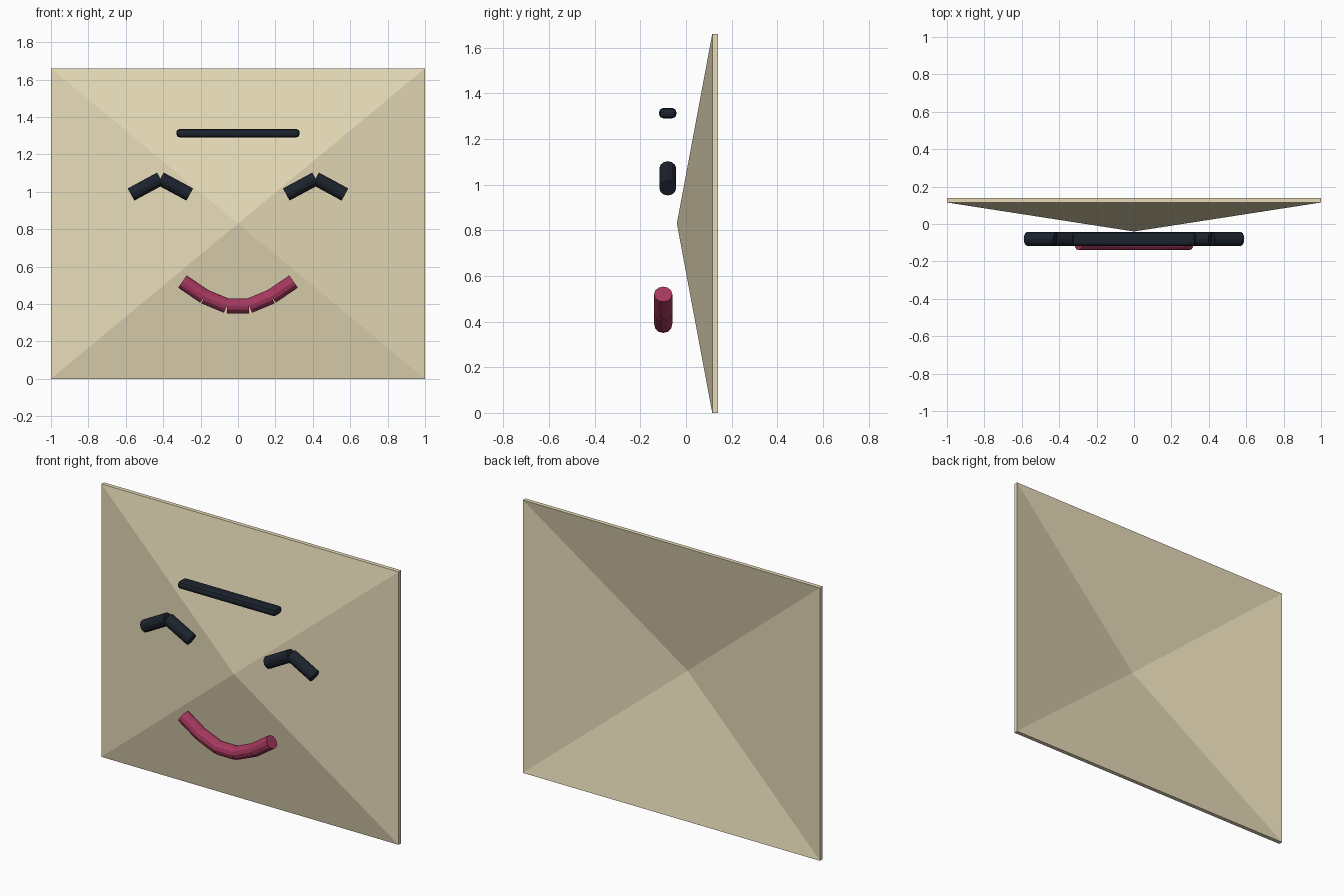
import bpy, bmesh
from mathutils import Vector

if "Cube" in bpy.data.objects:
    bpy.data.objects.remove(bpy.data.objects["Cube"])


def material(name, color):
    m = bpy.data.materials.new(name)
    m.diffuse_color = (*color, 1)
    m.use_nodes = True
    m.node_tree.nodes["Principled BSDF"].inputs["Base Color"].default_value = m.diffuse_color
    return m


CREAM = material("cream", (0.80, 0.71, 0.48))
NAVY = material("navy", (0.012, 0.017, 0.027))
ROSE = material("rose", (0.38, 0.04, 0.115))


def finish(bm, name, mat):
    bmesh.ops.recalc_face_normals(bm, faces=bm.faces)
    me = bpy.data.meshes.new(name)
    bm.to_mesh(me)
    bm.free()
    ob = bpy.data.objects.new(name, me)
    bpy.context.collection.objects.link(ob)
    me.materials.append(mat)
    return ob


def stroke(name, points, y, radius, mat, sides=12):
    """Separate straight rods along points given as (x, z)."""
    bm = bmesh.new()
    for (x0, z0), (x1, z1) in zip(points, points[1:]):
        a, b = Vector((x0, y, z0)), Vector((x1, y, z1))
        d = b - a
        rot = d.to_track_quat('Z', 'Y').to_matrix().to_4x4()
        rot.translation = (a + b) / 2
        bmesh.ops.create_cone(bm, cap_ends=True, segments=sides, radius1=radius,
                              radius2=radius, depth=d.length, matrix=rot)
    return finish(bm, name, mat)


# Panel: thin sheet pushed forward to a central point, hollow behind
H, EDGE, TIP, THICK = 1.66, 0.115, -0.04, 0.025
bm = bmesh.new()
rings = []
for off in (0, THICK):
    ring = [bm.verts.new((x, EDGE + off, z)) for x, z in ((-1, 0), (1, 0), (1, H), (-1, H))]
    tip = bm.verts.new((0, TIP + off, H / 2))
    for i in range(4):
        bm.faces.new((ring[i], ring[(i + 1) % 4], tip))
    rings.append(ring)
f, b = rings
for i in range(4):
    j = (i + 1) % 4
    bm.faces.new((f[i], f[j], b[j], b[i]))
finish(bm, "face_panel", CREAM)

# Closed eyes, mirrored
for side, label in ((-1, "left"), (1, "right")):
    pts = [(side * 0.572, 0.985), (side * 0.415, 1.07), (side * 0.258, 0.985)]
    stroke(label + "_eye", pts, -0.08, 0.037, NAVY)

# Smile
half = [(0.06, 0.39), (0.18, 0.44), (0.297, 0.52)]
stroke("mouth", [(-x, z) for x, z in reversed(half)] + half, -0.10, 0.04, ROSE)

# Brow bar with rounded edges
bm = bmesh.new()
bmesh.ops.create_cube(bm, size=1)
for v in bm.verts:
    v.co = (v.co.x * 0.66, v.co.y * 0.076 - 0.08, v.co.z * 0.045 + 1.313)
bar = finish(bm, "brow_bar", NAVY)
bev = bar.modifiers.new("round", 'BEVEL')
bev.width = 0.018
bev.segments = 2
